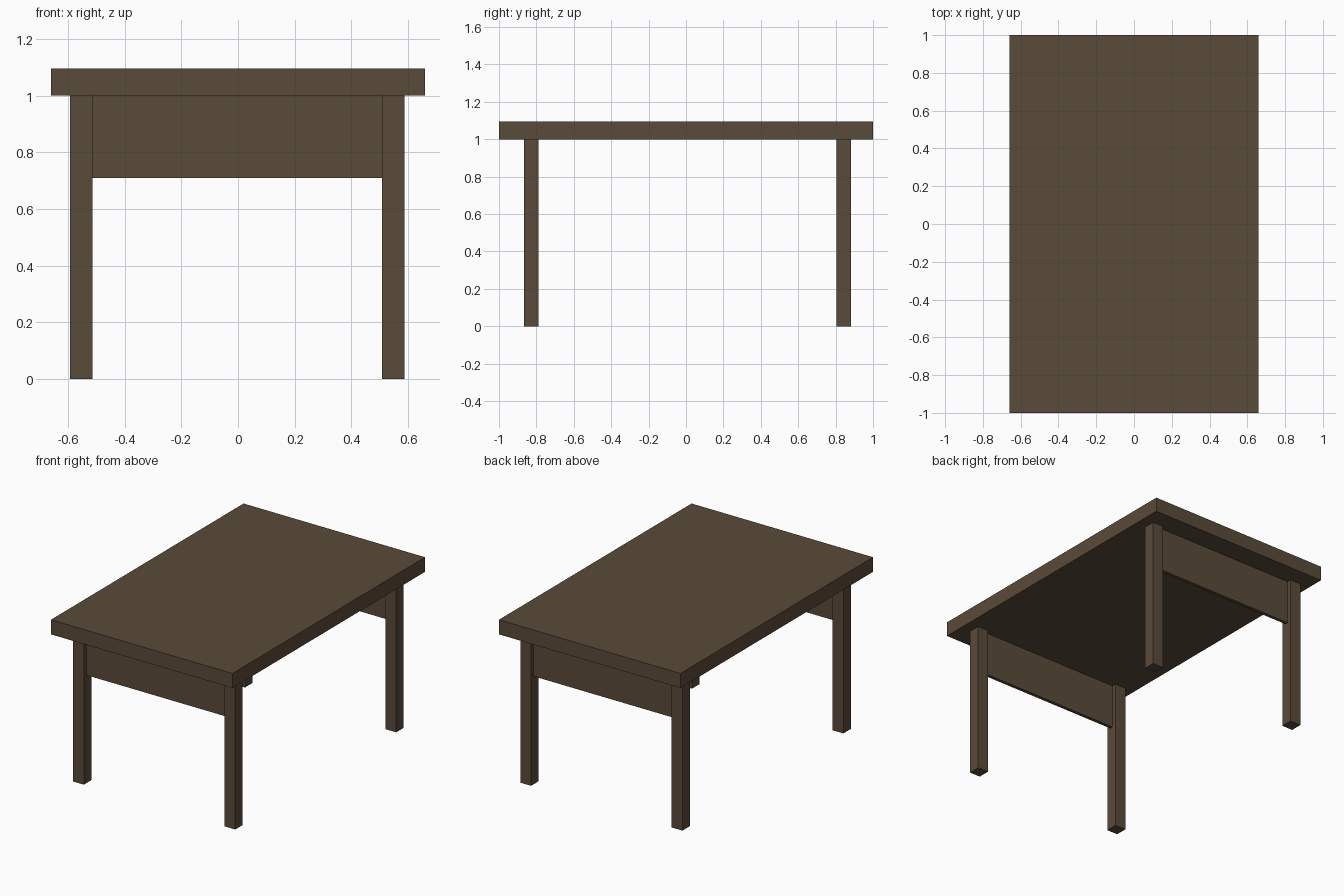
import bpy

if "Cube" in bpy.data.objects:
    bpy.data.objects.remove(bpy.data.objects["Cube"])

wood = bpy.data.materials.new("dark brown wood")
wood.diffuse_color = (0.102, 0.069, 0.042, 1.0)
wood.use_nodes = True
wood.node_tree.nodes["Principled BSDF"].inputs["Base Color"].default_value = wood.diffuse_color


def box(name, x, y, z):
    """Box from (min, max) ranges on each axis."""
    ranges = (x, y, z)
    bpy.ops.mesh.primitive_cube_add(size=1)
    ob = bpy.context.object
    ob.name = name
    ob.location = [(a + b) / 2 for a, b in ranges]
    ob.scale = [b - a for a, b in ranges]
    bpy.ops.object.transform_apply(location=False, rotation=False, scale=True)
    ob.data.materials.append(wood)
    return ob


LEG_HEIGHT = 1.0
leg_x = {"left": (-0.592, -0.514), "right": (0.509, 0.587)}
leg_y = {"front": (-0.867, -0.789), "back": (0.805, 0.883)}

# Table top
box("table_top", (-0.66, 0.66), (-1.0, 1.0), (LEG_HEIGHT, 1.096))

for end, y in leg_y.items():
    # Square legs
    for side, x in leg_x.items():
        box(f"{end}_{side}_leg", x, y, (0.0, LEG_HEIGHT))

    # Thin apron board centred between the two legs of each end
    mid = sum(y) / 2
    box(f"{end}_apron", (leg_x["left"][1], leg_x["right"][0]),
        (mid - 0.011, mid + 0.011), (0.709, LEG_HEIGHT))
